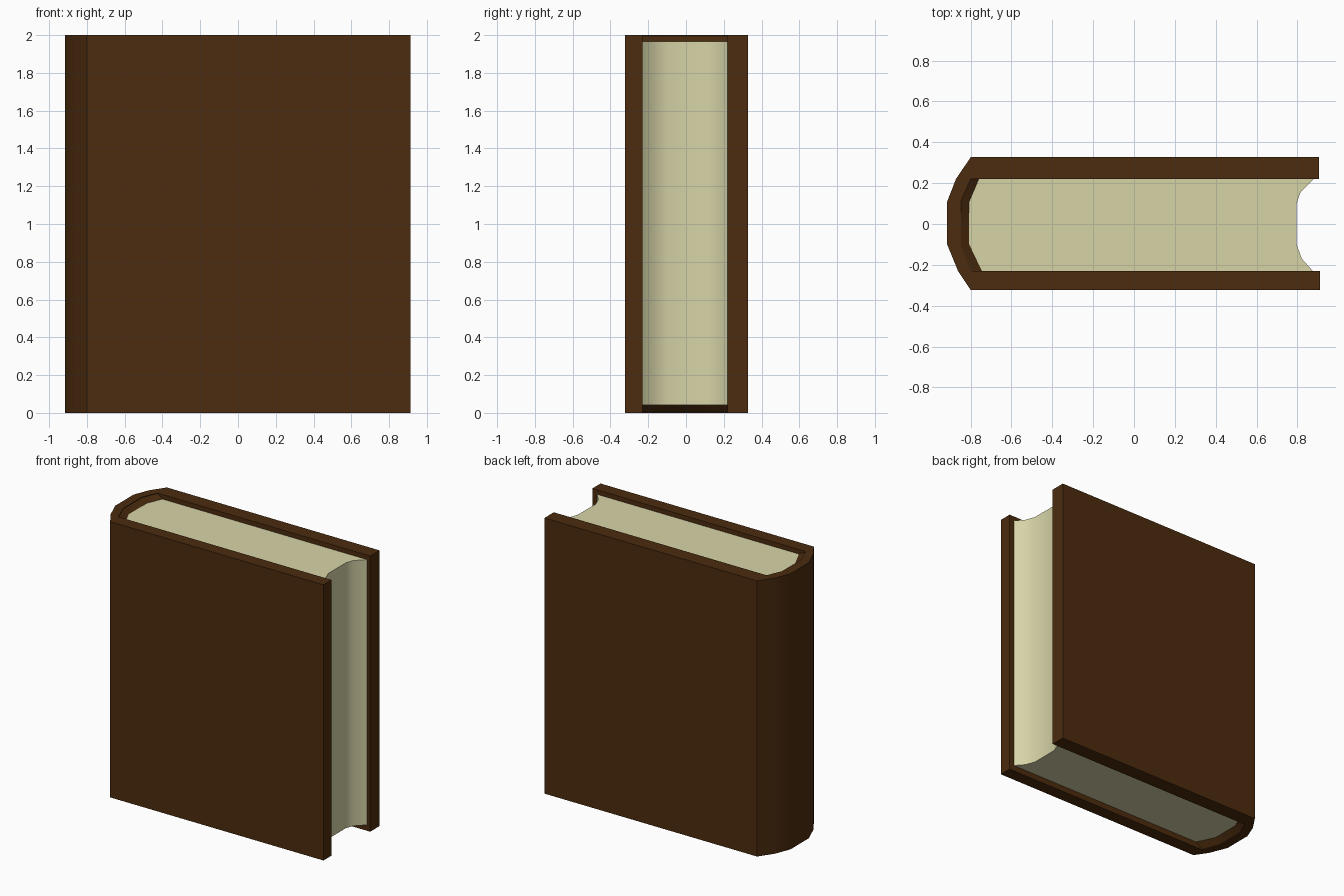
import bpy, bmesh, math

if "Cube" in bpy.data.objects:
    bpy.data.objects.remove(bpy.data.objects["Cube"])


def material(name, rgb):
    m = bpy.data.materials.new(name)
    m.diffuse_color = (*rgb, 1)
    m.use_nodes = True
    m.node_tree.nodes["Principled BSDF"].inputs["Base Color"].default_value = m.diffuse_color
    return m


def loft(name, rings, mat, closed=True):
    """Join rings of (x, y) points at given heights; cap the ends if closed."""
    bm = bmesh.new()
    rows = [[bm.verts.new((x, y, z)) for x, y in pts] for z, pts in rings]
    n = len(rows[0])
    for a, b in zip(rows, rows[1:]):
        for i in range(n if closed else n - 1):
            j = (i + 1) % n
            bm.faces.new((a[i], a[j], b[j], b[i]))
    if closed:
        bm.faces.new(rows[0][::-1])
        bm.faces.new(rows[-1])
        bmesh.ops.recalc_face_normals(bm, faces=bm.faces)
    mesh = bpy.data.meshes.new(name)
    bm.to_mesh(mesh)
    bm.free()
    mesh.materials.append(mat)
    ob = bpy.data.objects.new(name, mesh)
    bpy.context.collection.objects.link(ob)
    bpy.ops.object.select_all(action='DESELECT')
    ob.select_set(True)
    bpy.context.view_layer.objects.active = ob
    bpy.ops.object.shade_smooth_by_angle(angle=math.radians(40))
    return ob


brown = material("cover_brown", (0.072, 0.025, 0.0045))
cream = material("page_cream", (0.68, 0.66, 0.39))

# Cover: two boards joined by a rounded spine, seen from above
spine_outer = [(-0.80, 0.327), (-0.872, 0.22), (-0.915, 0.11),
               (-0.915, -0.10), (-0.862, -0.23), (-0.80, -0.323)]
spine_inner = [(-0.80, -0.23), (-0.848, -0.105), (-0.848, 0.11), (-0.80, 0.22)]
outline = ([(0.907, 0.327)] + spine_outer + [(0.912, -0.323), (0.912, -0.23)]
           + spine_inner + [(0.907, 0.22)])
loft("cover", [(0, outline), (2, outline)], brown)

# Pages: rounded at the spine, hollow at the fore edge
page_spine = [(-0.745, -0.23), (-0.807, -0.10), (-0.807, 0.11), (-0.76, 0.22)]
fore_edge = [(0.88, 0.22), (0.815, 0.155), (0.796, 0.10),
             (0.796, -0.10), (0.822, -0.17), (0.875, -0.23)]
pages = page_spine + fore_edge
loft("pages", [(0.042, pages), (1.967, pages)], cream)

# Spine lining: sloped bands filling the gap between spine and pages
loft("spine_lining", [(0.004, spine_inner), (0.042, page_spine),
                      (1.967, page_spine), (1.996, spine_inner)], brown, closed=False)
